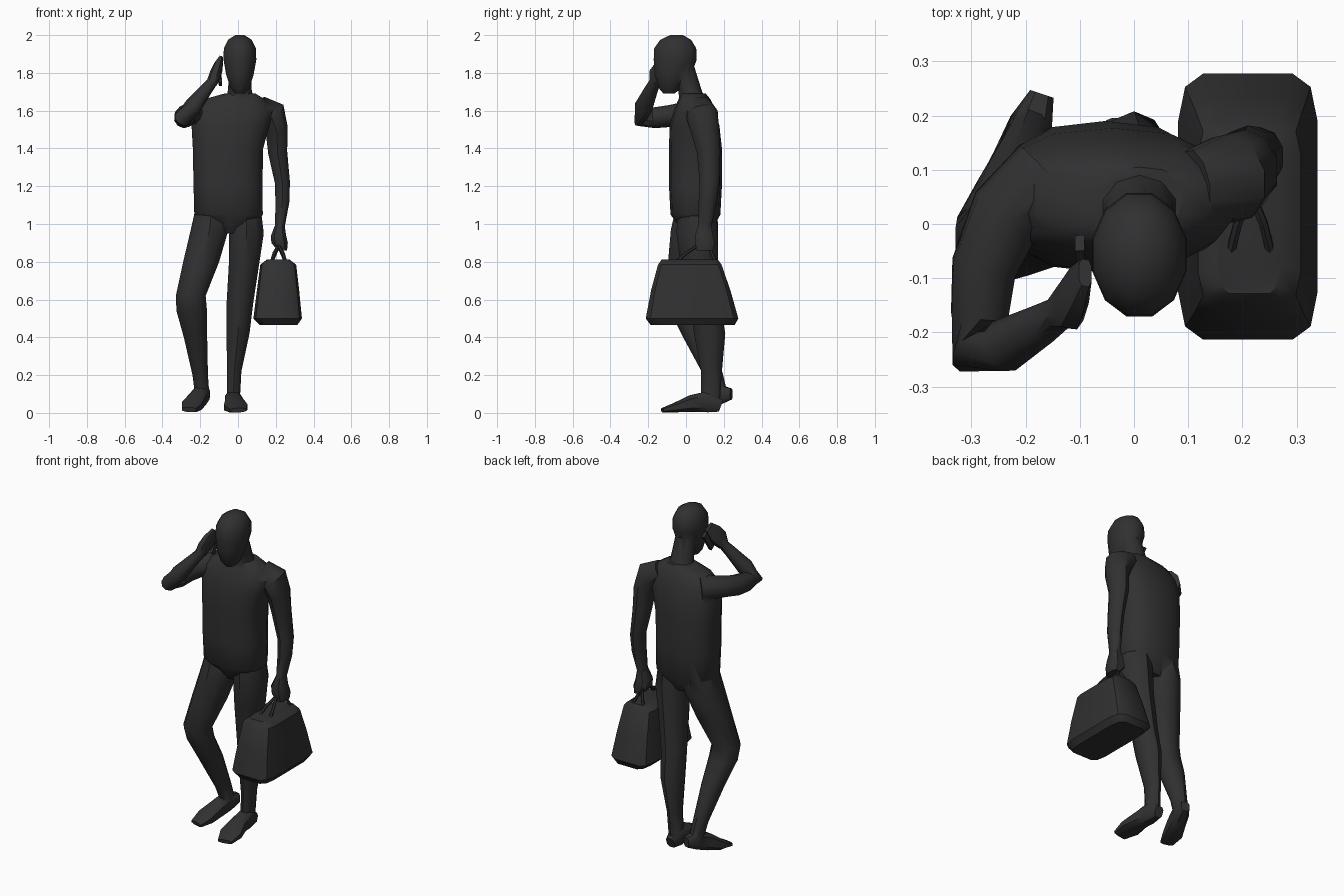
import bpy, bmesh, math
from mathutils import Vector


def loft(name, secs, n=10, flat=False, ref=(1, 0, 0), p=2.0):
    """Skin elliptical rings (x, y, z, radius_a, radius_b); flat keeps rings level."""
    bm = bmesh.new()
    pts = [Vector(s[:3]) for s in secs]
    rings = []
    for i, s in enumerate(secs):
        if flat:
            u, v = Vector((1, 0, 0)), Vector((0, 1, 0))
        else:
            t = (pts[min(i + 1, len(pts) - 1)] - pts[max(i - 1, 0)]).normalized()
            u = Vector(ref)
            u = (u - t * u.dot(t)).normalized()
            v = t.cross(u)
        ring = []
        for k in range(n):
            a = 2 * math.pi * (k + 0.5) / n
            c, d = math.cos(a), math.sin(a)
            c = math.copysign(abs(c) ** (2 / p), c)
            d = math.copysign(abs(d) ** (2 / p), d)
            ring.append(bm.verts.new(pts[i] + u * s[3] * c + v * s[4] * d))
        rings.append(ring)
    for r, q in zip(rings, rings[1:]):
        for k in range(n):
            bm.faces.new((r[k], r[(k + 1) % n], q[(k + 1) % n], q[k]))
    bm.faces.new(rings[0][::-1])
    bm.faces.new(rings[-1])
    bmesh.ops.recalc_face_normals(bm, faces=bm.faces)
    me = bpy.data.meshes.new(name)
    bm.to_mesh(me)
    bm.free()
    ob = bpy.data.objects.new(name, me)
    bpy.context.collection.objects.link(ob)
    return ob


def select(ob):
    bpy.ops.object.select_all(action='DESELECT')
    ob.select_set(True)
    bpy.context.view_layer.objects.active = ob


# Torso with hips and sloping shoulders
body = loft("body", [
    (-.045, .06, .95, .10, .07), (-.05, .05, 1.05, .185, .132),
    (-.053, .05, 1.2, .186, .14), (-.053, .05, 1.4, .19, .14),
    (-.04, .045, 1.52, .21, .132), (-.025, .045, 1.6, .215, .11),
    (-.02, .045, 1.66, .165, .085), (.01, .04, 1.69, .085, .065)], 14, True, p=2.5)

# Neck and head
neck = loft("neck", [(.01, .05, 1.6, .09, .075), (.01, .02, 1.71, .066, .062),
                     (.01, -.02, 1.83, .06, .065)], 10, True)
head = loft("head", [
    (.01, -.09, 1.69, .028, .03), (.01, -.085, 1.72, .052, .062),
    (.01, -.07, 1.79, .075, .1), (.01, -.057, 1.87, .09, .118),
    (.01, -.057, 1.93, .088, .115), (.01, -.055, 1.975, .065, .085),
    (.01, -.05, 2.0, .025, .035)], 12, True)

# Standing leg and stepping leg
leg_l = loft("standing_leg", [
    (.045, .055, 1.08, .08, .1), (.045, .06, .95, .096, .11), (.033, .07, .8, .085, .1),
    (.01, .1, .58, .074, .08), (0, .125, .42, .064, .083),
    (-.02, .135, .22, .04, .055), (-.025, .13, .06, .036, .05)], 10, True)
leg_r = loft("stepping_leg", [
    (-.14, .055, 1.08, .09, .11), (-.15, .045, .97, .105, .125), (-.195, .01, .8, .1, .105),
    (-.25, -.03, .62, .083, .08), (-.245, -.01, .54, .085, .075),
    (-.225, .06, .4, .065, .075), (-.2, .145, .2, .043, .052),
    (-.19, .175, .1, .04, .045)], 10, True)

# Feet
foot_l = loft("standing_foot", [
    (-.025, .185, .036, .028, .033), (-.025, .12, .06, .045, .06), (-.02, .03, .05, .05, .047),
    (-.012, -.05, .03, .066, .028), (0, -.125, .014, .045, .012)], 8, p=3)
foot_r = loft("stepping_foot", [
    (-.17, .24, .1, .024, .03), (-.19, .18, .1, .042, .055), (-.215, .11, .07, .048, .05),
    (-.245, .04, .037, .056, .032), (-.26, -.03, .017, .04, .013)], 8, p=3)

# Hanging arm with a fist
arm_l = loft("hanging_arm", [
    (.11, .07, 1.62, .06, .07), (.18, .085, 1.58, .08, .085), (.205, .1, 1.5, .062, .075),
    (.21, .12, 1.38, .053, .062), (.235, .125, 1.22, .042, .053), (.235, .115, 1.12, .039, .048),
    (.222, .1, .99, .027, .035)], 10)
fist_l = loft("hanging_hand", [
    (.222, .1, 1.0, .025, .035), (.215, .095, .94, .042, .05),
    (.22, .1, .9, .046, .055), (.235, .1, .86, .026, .046)], 8, True, p=3)

# Raised arm bent at the elbow
arm_r = loft("raised_arm", [
    (-.16, .09, 1.585, .08, .075), (-.235, .02, 1.59, .062, .07), (-.277, -.08, 1.572, .058, .062),
    (-.285, -.17, 1.562, .055, .055), (-.295, -.235, 1.555, .046, .048),
    (-.24, -.225, 1.62, .047, .05), (-.17, -.185, 1.71, .033, .038),
    (-.13, -.16, 1.76, .027, .03)], 10, ref=(.3, .2, -1))
hand_r = loft("raised_hand", [
    (-.14, -.165, 1.745, .028, .028), (-.12, -.15, 1.79, .03, .05),
    (-.105, -.12, 1.83, .024, .05), (-.09, -.09, 1.872, .013, .032)], 8, p=3)

# Fuse the figure into one skin
for part in (neck, head, leg_l, leg_r, foot_l, foot_r, arm_l, fist_l, arm_r, hand_r):
    select(body)
    mod = body.modifiers.new("union", 'BOOLEAN')
    mod.operation, mod.solver, mod.object = 'UNION', 'EXACT', part
    bpy.ops.object.modifier_apply(modifier=mod.name)
    bpy.data.objects.remove(part)

# Handset at the ear
phone = loft("handset", [(-.093, -.115, 1.74, .012, .025), (-.1, -.035, 1.85, .012, .025)],
             4, p=2)

# Travel bag: wide base narrowing to a soft top
bag = loft("bag", [
    (.215, .035, .465, .1, .225), (.21, .032, .5, .13, .248),
    (.212, .025, .65, .113, .212), (.213, .02, .785, .096, .17),
    (.213, .02, .812, .06, .15)], 12, True, p=6)

# Two carrying handles meeting in the fist
handles = []
for i, x in enumerate((.175, .255)):
    handles.append(loft(f"bag_handle_{i + 1}", [
        (x, -.065, .79, .009, .009), (x * .6 + .086, .0, .845, .009, .009),
        (.215, .06, .885, .009, .009), (.215, .12, .885, .009, .009),
        (x, .16, .79, .009, .009)], 6))

# Shared dark finish and soft shading
mat = bpy.data.materials.new("charcoal")
mat.diffuse_color = (.03, .03, .03, 1)
for ob in [body, phone, bag] + handles:
    ob.data.materials.clear()
    ob.data.materials.append(mat)
    select(ob)
    bpy.ops.object.shade_smooth_by_angle(angle=math.radians(40))
